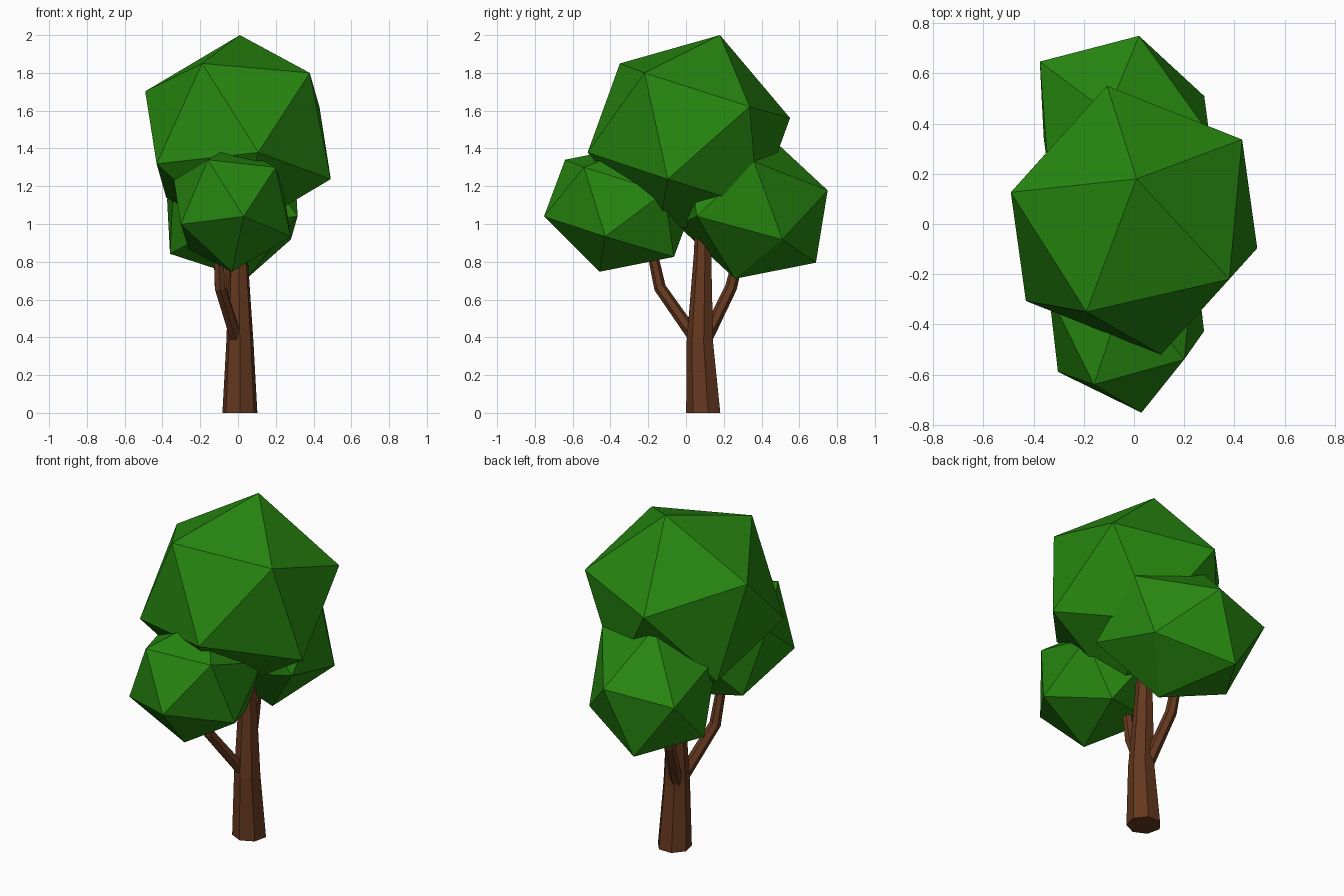
import bpy, bmesh, math
from mathutils import Vector, Matrix

if "Cube" in bpy.data.objects:
    bpy.data.objects.remove(bpy.data.objects["Cube"])


def material(name, color):
    m = bpy.data.materials.new(name)
    m.diffuse_color = (*color, 1)
    m.use_nodes = True
    m.node_tree.nodes["Principled BSDF"].inputs["Base Color"].default_value = m.diffuse_color
    return m


LEAF = material("leaf_green", (0.02, 0.24, 0.005))
BARK = material("bark_brown", (0.13, 0.04, 0.014))


def finish(bm, name, mat):
    bmesh.ops.recalc_face_normals(bm, faces=bm.faces)
    mesh = bpy.data.meshes.new(name)
    bm.to_mesh(mesh)
    bm.free()
    mesh.materials.append(mat)
    obj = bpy.data.objects.new(name, mesh)
    bpy.context.collection.objects.link(obj)


def limb(name, path, sides, flat=False):
    """Tapered faceted tube through (x, y, z, radius) points."""
    bm = bmesh.new()
    pts = [Vector(p[:3]) for p in path]
    rings = []
    for i, p in enumerate(path):
        along = pts[min(i + 1, len(pts) - 1)] - pts[max(i - 1, 0)]
        turn = Vector((0, 0, 1)).rotation_difference(Vector((0, 0, 1)) if flat else along)
        ring = []
        for k in range(sides):
            a = -math.pi / 2 + math.tau * k / sides
            ring.append(bm.verts.new(pts[i] + turn @ Vector((math.cos(a), math.sin(a), 0)) * p[3]))
        rings.append(ring)
    for r0, r1 in zip(rings, rings[1:]):
        for k in range(sides):
            n = (k + 1) % sides
            bm.faces.new((r0[k], r0[n], r1[n], r1[k]))
    bm.faces.new(rings[0])
    bm.faces.new(rings[-1])
    finish(bm, name, BARK)


def foliage(name, centre, a, b, c):
    """Icosahedron turned and stretched so one of its faces has corners a, b, c."""
    bm = bmesh.new()
    bmesh.ops.create_icosphere(bm, subdivisions=1, radius=1)
    bm.faces.ensure_lookup_table()
    source = Matrix([v.co for v in bm.faces[0].verts]).transposed()
    target = Matrix([Vector(p) for p in (a, b, c)]).transposed()
    fit = target @ source.inverted()
    for v in bm.verts:
        v.co = fit @ v.co + Vector(centre)
    finish(bm, name, LEAF)


# Trunk and its two bent branches
trunk_path = [(0.01, 0.096, 0, 0.095), (0.01, 0.077, 0.37, 0.074),
              (0.003, 0.09, 0.85, 0.048), (0.0, 0.09, 1.15, 0.035)]
limb("trunk", trunk_path, 7, flat=True)
limb("front_branch", [(-0.005, 0.06, 0.38, 0.035), (-0.095, -0.138, 0.663, 0.032),
                      (-0.11, -0.20, 0.95, 0.025)], 6)
limb("back_branch", [(-0.005, 0.09, 0.36, 0.035), (-0.06, 0.238, 0.663, 0.032),
                     (-0.07, 0.31, 0.95, 0.025)], 6)

# Three clumps of foliage, corners given relative to each centre
foliage("top_foliage", (0, 0.015, 1.47),
        (0.01, 0.165, 0.53), (-0.19, -0.365, 0.38), (0.38, -0.235, 0.33))
foliage("front_foliage", (-0.03, -0.352, 1.083),
        (-0.13, -0.288, 0.257), (0.23, -0.188, 0.217), (0.06, -0.40, -0.043))
foliage("back_foliage", (-0.03, 0.352, 1.086),
        (0.33, 0.008, 0.244), (0.05, 0.398, 0.092), (0.31, 0.158, -0.168))
